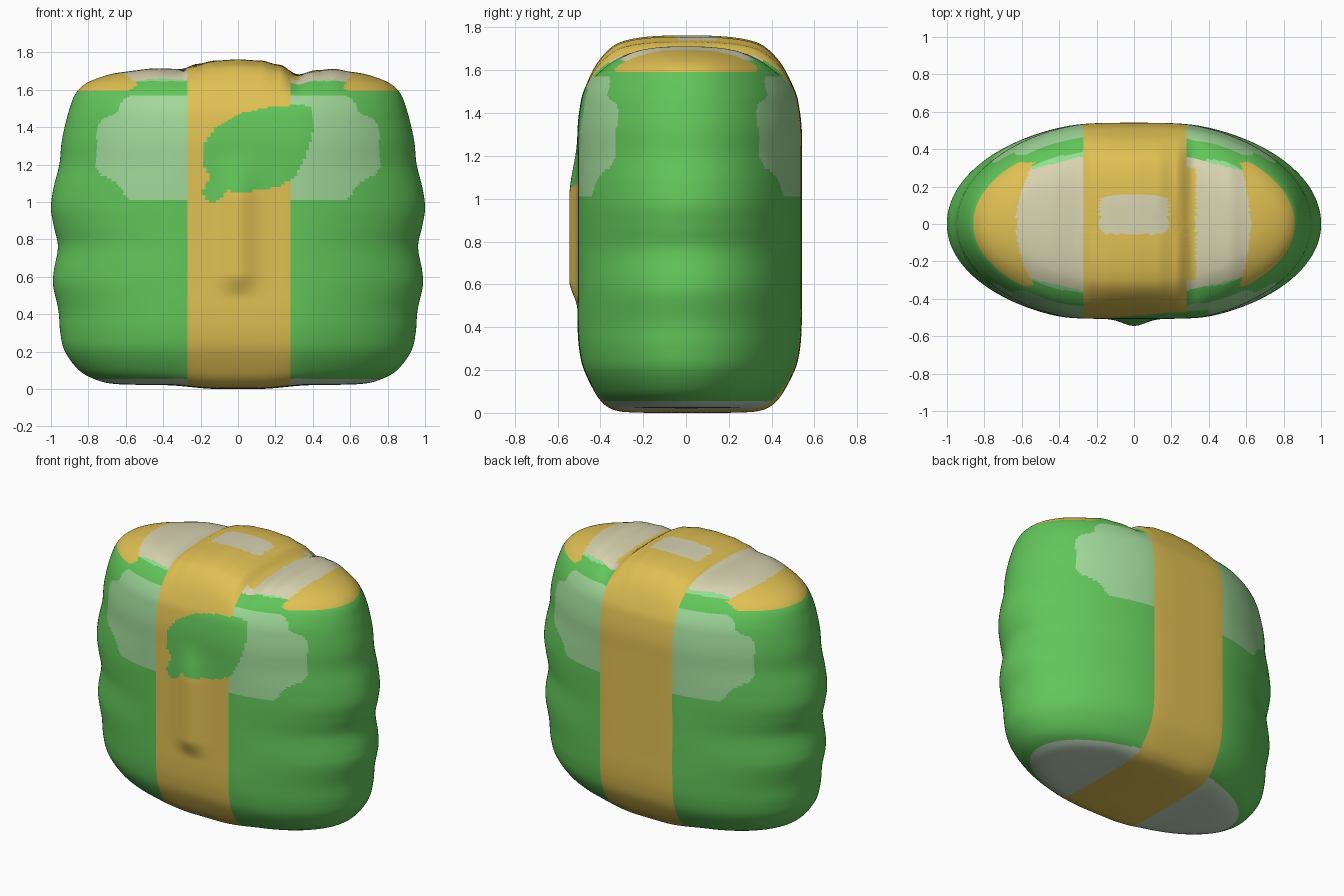
import bpy, bmesh, math

if "Cube" in bpy.data.objects:
    bpy.data.objects.remove(bpy.data.objects["Cube"])

def mat(name, r, g, b):
    lin = lambda c: ((c / 255 + 0.055) / 1.055) ** 2.4
    m = bpy.data.materials.new(name)
    m.diffuse_color = (lin(r), lin(g), lin(b), 1)
    m.use_nodes = True
    m.node_tree.nodes["Principled BSDF"].inputs["Base Color"].default_value = m.diffuse_color
    return m

MATS = [mat("green wrap", 98, 198, 90), mat("gold band", 224, 192, 83),
        mat("cream patch", 216, 211, 176), mat("pale green patch", 160, 216, 153),
        mat("mint trim", 146, 222, 148), mat("pale base", 196, 216, 192)]
GREEN, GOLD, CREAM, PALE, MINT, BASE = range(6)

# rings from bottom to top: height, width scale, depth scale
RINGS = [(.02, .02, .02), (.02, .3, .28), (.022, .52, .48), (.028, .67, .62), (.05, .76, .73),
         (.1, .85, .83), (.2, .925, .94), (.3, .95, .985), (.42, .96, 1), (.55, .988, 1),
         (.63, .985, 1), (.76, .963, 1), (.87, .985, 1), (.97, 1, 1), (1.08, .985, 1),
         (1.2, .955, 1), (1.32, .943, 1), (1.42, .922, .98), (1.5, .9, .945), (1.58, .868, .86),
         (1.635, .81, .76), (1.675, .71, .65), (1.695, .61, .54), (1.708, .45, .4),
         (1.715, .25, .22), (1.716, .02, .02)]
# height change of the top along x
TOP = [(-1, 0), (-.6, 0), (-.45, .006), (-.3, -.003), (-.22, .022), (-.12, .04), (0, .046),
       (.12, .04), (.22, .018), (.32, -.032), (.42, -.005), (.52, .008), (.6, 0), (1, 0)]
LEAF = [(-.15, .995), (-.19, 1.05), (-.15, 1.13), (-.19, 1.2), (-.18, 1.31), (-.12, 1.4), (0, 1.47),
        (.15, 1.505), (.34, 1.52), (.385, 1.505), (.4, 1.46), (.4, 1.37), (.36, 1.24), (.3, 1.13),
        (.23, 1.085), (.16, 1.07), (.0, 1.05), (-.06, 1.065), (-.1, 1.01)]
PATCH = [(.2, 1.01), (.57, 1.01), (.605, 1.03), (.64, 1.1), (.73, 1.145), (.76, 1.18), (.755, 1.39),
         (.73, 1.44), (.65, 1.475), (.615, 1.55), (.57, 1.57), (.2, 1.57)]

def spline(pts, i, t):
    p = [pts[min(max(k, 0), len(pts) - 1)] for k in (i - 1, i, i + 1, i + 2)]
    return [.5 * (2 * b + (c - a) * t + (2 * a - 5 * b + 4 * c - d) * t * t
            + (3 * b - a - 3 * c + d) * t ** 3) for a, b, c, d in zip(*p)]

def smooth(a, b, v):
    t = min(max((v - a) / (b - a), 0), 1)
    return t * t * (3 - 2 * t)

def top_lift(x):
    for (x0, h0), (x1, h1) in zip(TOP, TOP[1:]):
        if x <= x1:
            return h0 + (h1 - h0) * smooth(x0, x1, x)
    return 0

def inside(poly, x, z):
    hit = False
    for (x0, z0), (x1, z1) in zip(poly, poly[1:] + poly[:1]):
        if (z0 > z) != (z1 > z) and x < (x1 - x0) * (z - z0) / (z1 - z0) + x0:
            hit = not hit
    return hit

# lens-shaped outline, flattened at the front and back
def outline(a):
    x, s = math.cos(a), math.sin(a)
    b, cap = (.56, .54) if s > 0 else (.54, .505)
    y = abs(s) * b
    y = cap - .5 * (math.sqrt((cap - y) ** 2 + .0003) + (cap - y)) + .004
    return x, math.copysign(max(y, 0), s)

SEG, SUB = 320, 8
OUT = [outline(2 * math.pi * i / SEG) for i in range(SEG)]

def place(x, y, z):
    z += top_lift(x) * smooth(1.5, 1.69, z)
    z -= .02 * (1 - smooth(.1, .4, abs(x))) * (1 - smooth(.03, .2, z))
    # upright ridge on the front of the band
    if y < 0:
        y -= .038 * math.exp(-((x - .0) / .085) ** 2) * smooth(.48, .62, z) * (1 - smooth(1.0, 1.3, z))
    return x, y, max(z, 0)

bm = bmesh.new()
rows = []
for i in range(len(RINGS) - 1):
    for k in range(SUB + (i == len(RINGS) - 2)):
        z, sx, sy = spline(RINGS, i, k / SUB)
        rows.append([bm.verts.new(place(x * sx, y * sy, z)) for x, y in OUT])
for r0, r1 in zip(rows, rows[1:]):
    for j in range(SEG):
        n = (j + 1) % SEG
        bm.faces.new((r0[j], r0[n], r1[n], r1[j]))
bm.faces.new(rows[0][::-1])
bm.faces.new(rows[-1])

# clean cuts along the straight colour borders
for co, no in [((-.27, 0, 0), (1, 0, 0)), ((.28, 0, 0), (1, 0, 0)), ((0, 0, 1.01), (0, 0, 1)),
               ((0, 0, 1.57), (0, 0, 1)), ((0, 0, 1.592), (0, 0, 1))]:
    bmesh.ops.bisect_plane(bm, geom=bm.verts[:] + bm.edges[:] + bm.faces[:], dist=1e-5,
                           plane_co=co, plane_no=no)

def colour(x, y, z):
    ax, ay = abs(x), abs(y)
    if y < 0 and .98 < z < 1.55 and -.2 < x < .41 and inside(LEAF, x, z):
        return GREEN
    # band, with a small label on top
    if -.27 < x < .28 or (z > 1.6 and ay < .3 and 0 < x < .33):
        if z > 1.65 and (abs(x) / .185) ** 6 + (abs(y - .05) / .105) ** 6 < 1:
            return CREAM
        return GOLD
    if z < .055:
        return BASE
    # top: gold corners, cream panels, mint trim
    if z > 1.592:
        edge = .63 - .9 * y * y if x < 0 else .62 - .5 * y * y
        if ax > edge and ay < .33:
            return GOLD
        if ax <= edge and ay < .36 - .24 * (ax - .27):
            return CREAM
        if z > 1.645 and ax < .72:
            return MINT
        return GREEN
    # pale panels on front and back
    if 1 < z < 1.58 and ax < .77 and inside(PATCH, ax, z):
        return PALE
    return GREEN

for f in bm.faces:
    f.material_index = colour(*f.calc_center_median())
    f.smooth = True
me = bpy.data.meshes.new("wrapped_bundle")
bm.to_mesh(me)
bm.free()
for m in MATS:
    me.materials.append(m)
ob = bpy.data.objects.new("wrapped_bundle", me)
bpy.context.collection.objects.link(ob)
